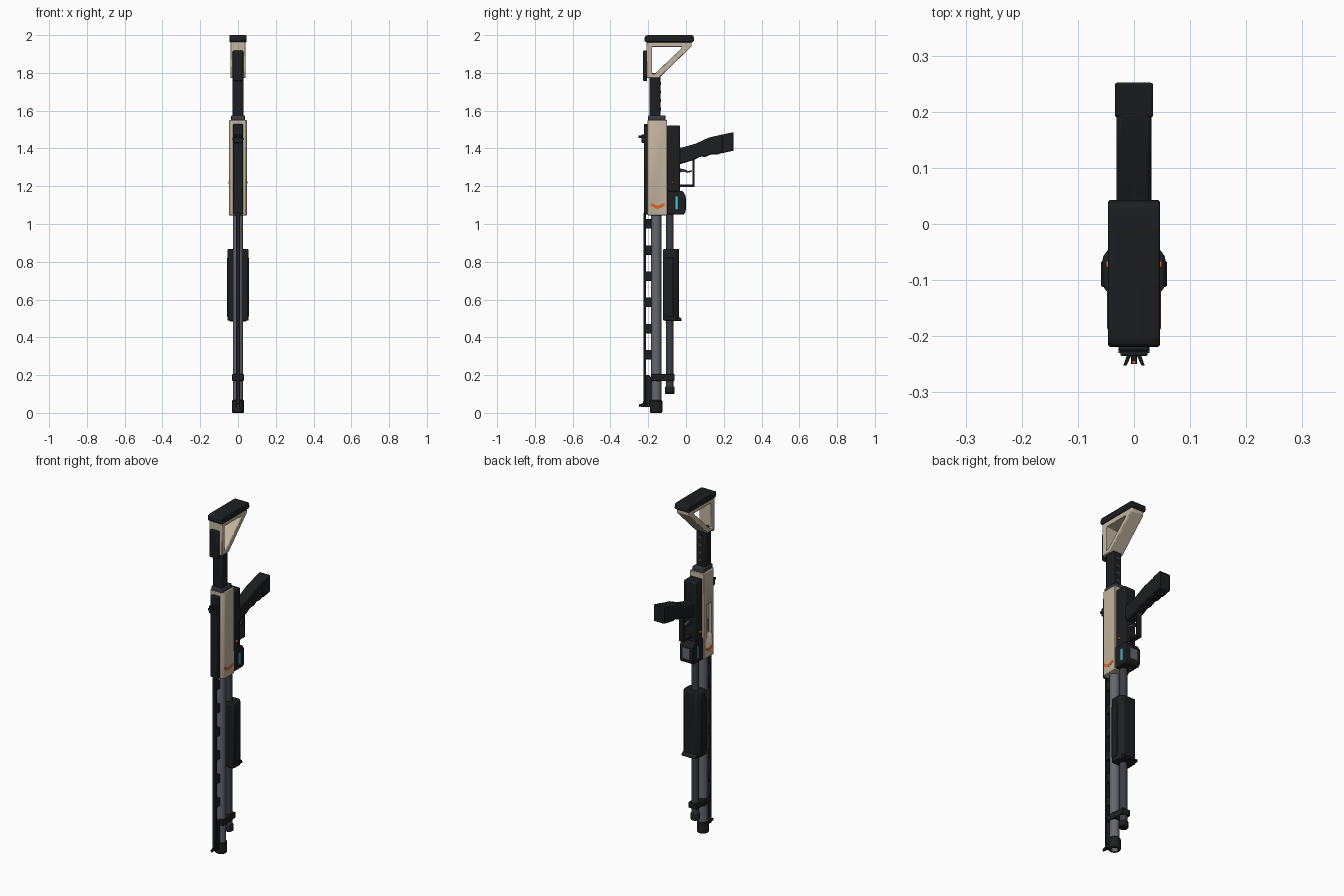
import bpy, bmesh, math
from mathutils import Vector, Matrix


def material(name, r, g, b):
    m = bpy.data.materials.new(name)
    m.diffuse_color = (r, g, b, 1)
    return m


BLACK = material("black_polymer", 0.012, 0.013, 0.015)
STEEL = material("steel", 0.13, 0.135, 0.15)
DARK = material("dark_steel", 0.045, 0.047, 0.055)
TAN = material("tan_shell", 0.55, 0.47, 0.35)
ORANGE = material("orange", 0.75, 0.13, 0.02)
CYAN = material("cyan_window", 0.06, 0.55, 0.65)


def finish(name, bm, mat, bevel=0.0, segs=2):
    bmesh.ops.recalc_face_normals(bm, faces=bm.faces)
    me = bpy.data.meshes.new(name)
    bm.to_mesh(me)
    bm.free()
    ob = bpy.data.objects.new(name, me)
    bpy.context.collection.objects.link(ob)
    me.materials.append(mat)
    if bevel:
        b = ob.modifiers.new("Bevel", "BEVEL")
        b.width, b.segments, b.limit_method = bevel, segs, "ANGLE"
        b.angle_limit = math.radians(25)
    bpy.ops.object.select_all(action="DESELECT")
    ob.select_set(True)
    bpy.context.view_layer.objects.active = ob
    bpy.ops.object.shade_smooth_by_angle(angle=math.radians(35))
    return ob


def box(name, x, y, z, mat, bevel=0.003):
    """Box from (min, max) ranges."""
    bm = bmesh.new()
    c = Vector([(a + b) / 2 for a, b in (x, y, z)])
    s = Vector([b - a for a, b in (x, y, z)])
    bmesh.ops.create_cube(bm, size=1, matrix=Matrix.Translation(c) @ Matrix.Diagonal(s).to_4x4())
    return finish(name, bm, mat, bevel)


def side_plate(name, pts, x, mat, bevel=0.003):
    """Side profile of (y, z) points extruded across x."""
    bm = bmesh.new()
    f = bm.faces.new([bm.verts.new((x[0], p, q)) for p, q in pts])
    r = bmesh.ops.extrude_face_region(bm, geom=[f])
    bmesh.ops.translate(bm, vec=(x[1] - x[0], 0, 0),
                        verts=[v for v in r["geom"] if isinstance(v, bmesh.types.BMVert)])
    return finish(name, bm, mat, bevel)


def column(name, pts, z, mat, bevel=0.003):
    """Plan section of (x, y) points extruded up z."""
    bm = bmesh.new()
    lo, hi = [[bm.verts.new((p, q, h)) for p, q in pts] for h in z]
    bm.faces.new(lo)
    bm.faces.new(hi)
    for i in range(len(pts)):
        j = (i + 1) % len(pts)
        bm.faces.new((lo[i], lo[j], hi[j], hi[i]))
    return finish(name, bm, mat, bevel)


def lathe(name, y, profile, mat, n=32):
    """Closed (radius, z) profile spun about the vertical axis at x = 0."""
    bm = bmesh.new()
    rings = [[bm.verts.new((r * math.cos(a), y + r * math.sin(a), z))
              for a in [2 * math.pi * i / n for i in range(n)]] for r, z in profile]
    for k, a in enumerate(rings):
        b = rings[(k + 1) % len(rings)]
        for i in range(n):
            j = (i + 1) % n
            bm.faces.new((a[i], a[j], b[j], b[i]))
    return finish(name, bm, mat)


def ring_plate(name, outer, inner, x, mat, bevel):
    """Side frame between matching outer and inner (y, z) loops."""
    bm = bmesh.new()
    oa, ob_, ia, ib = [[bm.verts.new((h, p, q)) for p, q in loop]
                       for loop in (outer, inner) for h in (-x, x)]
    for i in range(len(outer)):
        j = (i + 1) % len(outer)
        for a, b in ((oa, ob_), (ob_, ib), (ib, ia), (ia, oa)):
            bm.faces.new((a[i], a[j], b[j], b[i]))
    return finish(name, bm, mat, bevel)


# Barrel and muzzle
BY, MY = -0.158, -0.086
lathe("barrel", BY, [(0.027, 0.03), (0.027, 1.07), (0.019, 1.07), (0.019, 0.03)], STEEL)
lathe("muzzle_cap", BY, [(0.029, 0), (0.033, 0.005), (0.033, 0.062), (0.029, 0.067),
                         (0.022, 0.067), (0.022, 0.0)], BLACK)
lathe("muzzle_liner", BY, [(0.024, 0.002), (0.024, 0.06), (0.019, 0.06), (0.019, 0.002)], STEEL)

# Magazine tube with cap and clamp
lathe("magazine_tube", MY, [(0.021, 0.13), (0.021, 1.07), (0.001, 1.07), (0.001, 0.13)], DARK)
lathe("magazine_cap", MY, [(0.022, 0.1), (0.026, 0.104), (0.026, 0.134), (0.022, 0.14),
                           (0.001, 0.14), (0.001, 0.1)], BLACK)
column("tube_clamp", [(-0.032, -0.185), (0.032, -0.185), (0.032, -0.13), (0.026, -0.112), (0.026, -0.06),
                      (-0.026, -0.06), (-0.026, -0.112), (-0.032, -0.13)], (0.17, 0.205), BLACK)

# Ventilated rib and its posts
box("sight_rib", (-0.011, 0.011), (-0.224, -0.212), (0.03, 1.06), BLACK, 0.002)
side_plate("front_rib_post", [(-0.215, 0.03), (-0.18, 0.03), (-0.18, 0.185), (-0.197, 0.2), (-0.215, 0.2)],
           (-0.01, 0.01), BLACK, 0.002)
for i in range(6):
    z = 0.308 + i * 0.1385
    box(f"rib_post_{i + 1}", (-0.01, 0.01), (-0.215, -0.18), (z - 0.025, z + 0.025), BLACK, 0.002)

# Front sight
side_plate("front_sight", [(-0.222, 0.03), (-0.248, 0.034), (-0.25, 0.044), (-0.23, 0.05), (-0.222, 0.07)],
           (-0.005, 0.005), BLACK, 0.001)
box("front_sight_bead", (-0.003, 0.003), (-0.249, -0.243), (0.03, 0.046), ORANGE, 0.001)

# Sliding fore-end
column("fore_end", [(-0.05, -0.121), (0.05, -0.121), (0.056, -0.108), (0.056, -0.058), (0.038, -0.036),
                    (-0.038, -0.036), (-0.056, -0.058), (-0.056, -0.108)], (0.488, 0.868), BLACK, 0.006)
side_plate("fore_end_lip", [(-0.11, 0.485), (-0.022, 0.487), (-0.024, 0.5), (-0.042, 0.512), (-0.11, 0.512)],
           (-0.046, 0.046), BLACK)
for s, n in ((1, "right"), (-1, "left")):
    box(f"fore_end_panel_{n}", sorted((s * 0.05, s * 0.059)), (-0.112, -0.066), (0.51, 0.82), BLACK)

# Receiver shell with ejection port on the left
shell = column("receiver_shell", [(-0.038, -0.203), (0.038, -0.203), (0.047, -0.19), (0.047, -0.1),
                                  (-0.047, -0.1), (-0.047, -0.19)], (1.046, 1.55), TAN, 0.003)
cutter = box("port_cutter", (-0.06, -0.03), (-0.172, -0.13), (1.18, 1.36), TAN, 0)
cutter.hide_render = True
cutter.hide_viewport = True
cut = shell.modifiers.new("Port", "BOOLEAN")
cut.operation, cut.object, cut.solver = "DIFFERENCE", cutter, "EXACT"
box("bolt_face", (-0.034, -0.027), (-0.168, -0.134), (1.19, 1.26), STEEL, 0.002)
box("receiver_top_rail", (-0.026, 0.026), (-0.223, -0.198), (1.05, 1.53), BLACK, 0.005)

# Lower housing and loading block
box("lower_housing", (-0.038, 0.038), (-0.102, -0.031), (1.05, 1.522), BLACK, 0.008)
side_plate("loading_block", [(-0.1, 1.05), (-0.012, 1.05), (-0.002, 1.064), (-0.002, 1.15), (-0.018, 1.175),
                             (-0.1, 1.175)], (-0.043, 0.043), BLACK, 0.003)
box("loading_gate", (-0.024, 0.024), (-0.006, 0.0), (1.075, 1.14), STEEL, 0.002)
box("safety_button", (-0.05, 0.05), (-0.078, -0.066), (1.214, 1.226), ORANGE, 0.003)

# Chevrons and shell windows on both sides
for s, n in ((1, "right"), (-1, "left")):
    side_plate(f"chevron_{n}", [(-0.186, 1.112), (-0.151, 1.097), (-0.114, 1.112), (-0.114, 1.095),
                                (-0.151, 1.078), (-0.186, 1.095)], (s * 0.045, s * 0.0485), ORANGE, 0)
    box(f"shell_window_{n}", sorted((s * 0.04, s * 0.0445)), (-0.056, -0.041), (1.075, 1.145), CYAN, 0.001)

# Rear sight
box("rear_sight_base", (-0.024, 0.024), (-0.235, -0.22), (1.43, 1.475), BLACK, 0.002)
for s, n in ((1, "right"), (-1, "left")):
    w = column(f"rear_sight_wing_{n}", [(s * 0.004, -0.232), (s * 0.012, -0.232), (s * 0.019, -0.252),
                                        (s * 0.013, -0.252)], (1.455, 1.468), BLACK, 0.001)
    box(f"rear_sight_screw_{n}", sorted((s * 0.022, s * 0.028)), (-0.23, -0.223), (1.445, 1.455), DARK, 0.001)

# Trigger and guard
side_plate("trigger_guard", [(-0.05, 1.195), (0.044, 1.195), (0.044, 1.34), (0.034, 1.34), (0.034, 1.208),
                             (-0.05, 1.208)], (-0.016, 0.016), BLACK, 0.002)
side_plate("trigger", [(-0.04, 1.295), (-0.01, 1.29), (0.01, 1.281), (0.032, 1.284), (0.03, 1.276),
                       (0.008, 1.271), (-0.015, 1.277), (-0.04, 1.272)], (-0.009, 0.009), DARK, 0.001)

# Pistol grip with finger swells and base cap
side_plate("pistol_grip", [(-0.06, 1.31), (-0.02, 1.32), (0.045, 1.34), (0.075, 1.357), (0.105, 1.355),
                           (0.135, 1.37), (0.165, 1.367), (0.2, 1.38), (0.2, 1.476), (0.12, 1.457),
                           (0.05, 1.425), (-0.02, 1.405), (-0.06, 1.41)], (-0.031, 0.031), BLACK, 0.008)
side_plate("grip_cap", [(0.19, 1.375), (0.252, 1.388), (0.252, 1.486), (0.19, 1.473)], (-0.034, 0.034), BLACK, 0.004)

# Stock tube and collar
box("stock_collar", (-0.036, 0.036), (-0.2, -0.108), (1.54, 1.574), DARK, 0.004)
box("stock_tube", (-0.03, 0.03), (-0.194, -0.135), (1.56, 1.8), BLACK, 0.007)
for i in range(4):
    z = 1.6 + i * 0.045
    box(f"stock_notch_{i + 1}", (-0.012, 0.012), (-0.137, -0.132), (z, z + 0.018), DARK, 0.001)

# Triangular stock frame, cheek rest and butt pad
ring_plate("stock_frame", [(-0.21, 1.773), (-0.142, 1.773), (0.03, 1.942), (0.03, 1.968), (-0.21, 1.968)],
           [(-0.18, 1.795), (-0.166, 1.795), (-0.028, 1.926), (-0.022, 1.938), (-0.18, 1.938)],
           0.04, TAN, 0.004)
box("cheek_rest", (-0.028, 0.028), (-0.227, -0.206), (1.757, 1.918), BLACK, 0.005)
side_plate("butt_pad", [(-0.212, 1.962), (0.035, 1.962), (0.044, 1.972), (0.04, 1.993), (0.034, 2.0),
                        (-0.205, 2.0), (-0.218, 1.993), (-0.22, 1.97)], (-0.046, 0.046), BLACK, 0.005)
